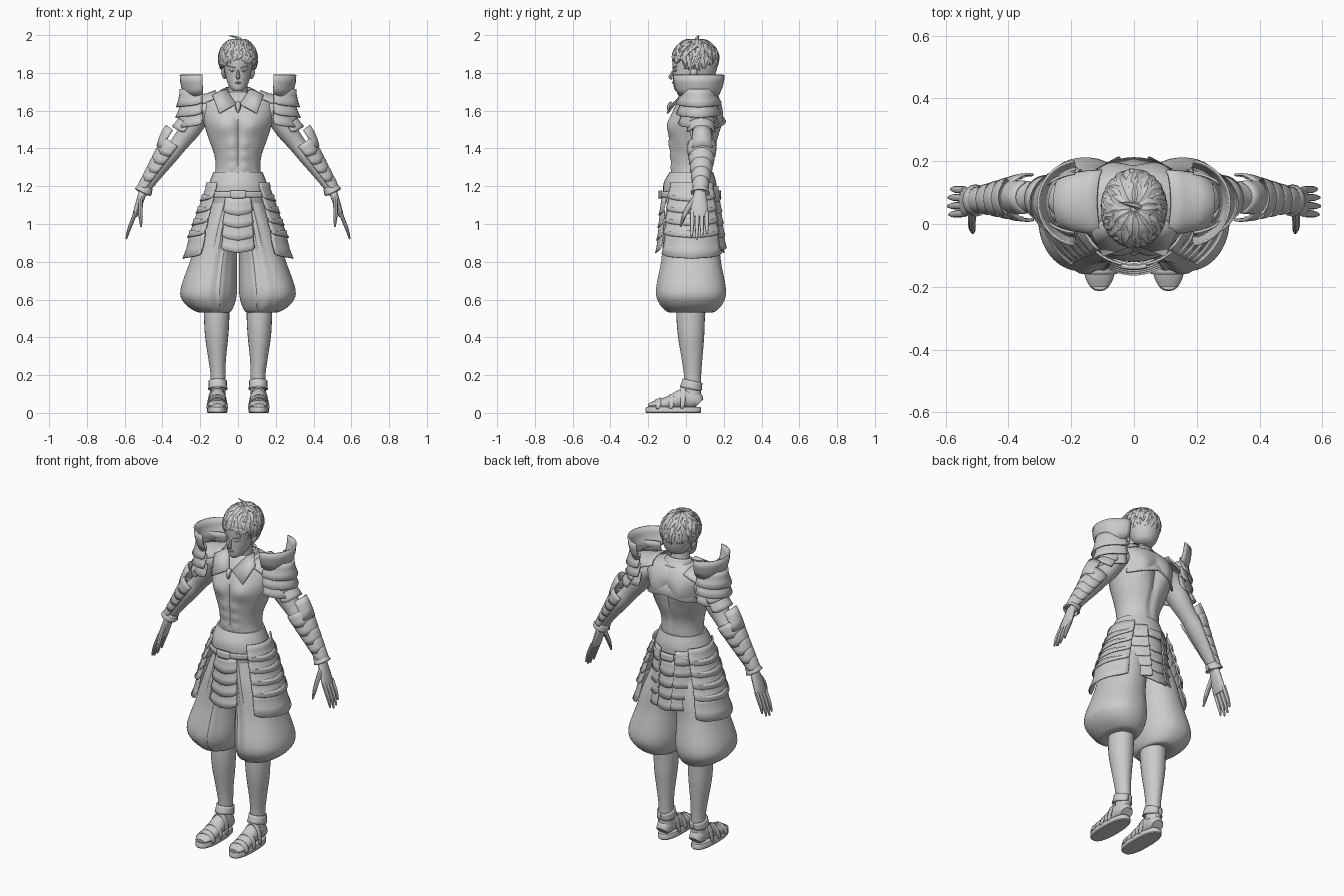
import bpy, math, random
from mathutils import Vector

random.seed(7)
if "Cube" in bpy.data.objects:
    bpy.data.objects.remove(bpy.data.objects["Cube"])

clay = bpy.data.materials.new("plain_grey")
clay.use_nodes = True
GREY = (0.6, 0.6, 0.6, 1)
clay.diffuse_color = GREY
clay.node_tree.nodes["Principled BSDF"].inputs["Base Color"].default_value = GREY


def build(name, verts, faces, mirror=False, thick=0, angle=35):
    """Make an object, optionally mirrored in x and thickened outward."""
    mesh = bpy.data.meshes.new(name)
    mesh.from_pydata([tuple(v) for v in verts], [], faces)
    mesh.materials.append(clay)
    obj = bpy.data.objects.new(name, mesh)
    bpy.context.collection.objects.link(obj)
    bpy.ops.object.select_all(action="DESELECT")
    obj.select_set(True)
    bpy.context.view_layer.objects.active = obj
    bpy.ops.object.mode_set(mode="EDIT")
    bpy.ops.mesh.select_all(action="SELECT")
    bpy.ops.mesh.normals_make_consistent(inside=False)
    bpy.ops.object.mode_set(mode="OBJECT")
    bpy.ops.object.shade_smooth_by_angle(angle=math.radians(angle))
    if thick:
        mod = obj.modifiers.new("thickness", "SOLIDIFY")
        mod.thickness, mod.offset = thick, 0
    if mirror:
        obj.modifiers.new("mirror", "MIRROR")
    return obj


def smooth_path(keys, steps):
    """Catmull-Rom through rows of numbers."""
    out = []
    for i in range(len(keys) - 1):
        a, b, c, d = (keys[max(0, min(len(keys) - 1, i + k))] for k in (-1, 0, 1, 2))
        for s in range(steps):
            t = s / steps
            out.append([q + t / 2 * (r - p + t * (2 * p - 5 * q + 4 * r - w + t * (3 * (q - r) + w - p)))
                        for p, q, r, w in zip(a, b, c, d)])
    return out + [list(keys[-1])]


def skin(rows, n):
    faces = [(r * n + i, r * n + (i + 1) % n, (r + 1) * n + (i + 1) % n, (r + 1) * n + i)
             for r in range(rows - 1) for i in range(n)]
    return faces + [tuple(range(n)), tuple(range((rows - 1) * n, rows * n))]


def loft(name, keys, n=32, steps=4, mirror=False, shape=None, power=1):
    """Stack of level ellipses given as (x, y, z, x radius, y radius)."""
    rows, verts = smooth_path(keys, steps), []
    for x, y, z, rx, ry in rows:
        for i in range(n):
            a = math.tau * i / n
            c, s = math.cos(a), math.sin(a)
            v = Vector((x + rx * math.copysign(abs(c) ** power, c),
                        y + ry * math.copysign(abs(s) ** power, s), z))
            verts.append(shape(v, a) if shape else v)
    return build(name, verts, skin(len(rows), n), mirror)


def frame(d, out):
    d = d.normalized()
    u = (out - d * out.dot(d)).normalized()
    return u, d.cross(u)


def tube_data(keys, out, n, steps):
    """Ellipses along a path given as (x, y, z, radius along out, radius across)."""
    rows, verts = smooth_path(keys, steps), []
    pts = [Vector(r[:3]) for r in rows]
    for k, r in enumerate(rows):
        u, v = frame(pts[min(k + 1, len(pts) - 1)] - pts[max(k - 1, 0)], Vector(out))
        for i in range(n):
            a = math.tau * i / n
            verts.append(pts[k] + u * r[3] * math.cos(a) + v * r[4] * math.sin(a))
    return verts, skin(len(rows), n)


def tube(name, keys, out=(0, 1, 0), n=16, steps=4, mirror=False):
    return build(name, *tube_data(keys, out, n, steps), mirror)


def plate(name, p, q, top, low, half, out, dip=0.0, mirror=False, thick=0.008, n=16):
    """Curved armour lame from p to q; top and low are (out, across) radii."""
    p, q, half = Vector(p), Vector(q), math.radians(half)
    u, v = frame(q - p, Vector(out))
    verts = []
    for k in range(4):
        t = k / 3
        for i in range(n + 1):
            s = 2 * i / n - 1
            a = half * s
            ra, rb = (x + (y - x) * t * t for x, y in zip(top, low))
            drop = t * (dip * (1 - abs(s)) - 0.012 * s ** 8)
            verts.append(p.lerp(q, t) + (q - p).normalized() * drop
                         + u * ra * math.cos(a) + v * rb * math.sin(a))
    w = n + 1
    faces = [(k * w + i, k * w + i + 1, k * w + w + i + 1, k * w + w + i) for k in range(3) for i in range(n)]
    return build(name, verts, faces, mirror, thick)


def hump(v, x, z, wx, wz):
    return math.exp(-((abs(v.x) - x) / wx) ** 2 - ((v.z - z) / wz) ** 2)


# Torso with chest, stomach and shoulder-blade relief
def muscles(v, a):
    if v.y < 0.03:
        v.y -= 0.022 * hump(v, 0.075, 1.52, 0.06, 0.05)
        v.y += 0.012 * hump(v, 0, 1.5, 0.014, 0.08) + 0.008 * hump(v, 0, 1.38, 0.01, 0.1)
        for z in (1.3, 1.36, 1.42):
            v.y -= 0.008 * hump(v, 0.035, z, 0.025, 0.022)
    elif v.y > 0.08:
        v.y += 0.022 * hump(v, 0.085, 1.55, 0.05, 0.07) - 0.014 * hump(v, 0, 1.45, 0.02, 0.16)
    return v


loft("torso", [(0, .02, 1.1, .14, .12), (0, .02, 1.2, .14, .115), (0, .03, 1.28, .12, .108),
               (0, .03, 1.36, .124, .112), (0, .04, 1.45, .155, .13), (0, .05, 1.55, .185, .135),
               (0, .065, 1.62, .192, .125), (0, .07, 1.67, .17, .1), (0, .07, 1.7, .085, .07)],
     n=72, steps=6, shape=muscles)
tube("neck", [(0, .065, 1.64, .06, .06), (0, .05, 1.71, .05, .052), (0, .045, 1.79, .05, .05)])

# Head and face
loft("head", [(0, -.03, 1.703, .02, .025), (0, -.012, 1.72, .042, .052), (0, .012, 1.76, .06, .08),
              (0, .03, 1.82, .073, .1), (0, .04, 1.88, .08, .11), (0, .045, 1.94, .06, .08), (0, .045, 1.97, .02, .03)])
tube("nose", [(0, -.06, 1.825, .004, .005), (0, -.075, 1.795, .008, .008), (0, -.082, 1.776, .01, .011),
              (0, -.07, 1.77, .003, .006)], n=8)
tube("lips", [(-.02, -.052, 1.746, .004, .004), (0, -.068, 1.748, .008, .006), (.02, -.052, 1.746, .004, .004)], n=8)
tube("eyes", [(.014, -.061, 1.81, .006, .004), (.03, -.058, 1.813, .008, .009), (.046, -.047, 1.815, .005, .003)],
     n=8, mirror=True)
tube("brows", [(.012, -.068, 1.825, .006, .004), (.05, -.05, 1.835, .005, .004)], n=6, mirror=True)
tube("ears", [(.07, .035, 1.77, .01, .006), (.08, .04, 1.8, .02, .01), (.078, .045, 1.825, .008, .006)], mirror=True)

# Hair: a cap covered in flat pointed locks that fan out from the crown
centre, size = Vector((0, .05, 1.875)), Vector((.096, .116, .102))


def on_scalp(theta, phi, grow):
    d = Vector((math.sin(theta) * math.cos(phi), math.sin(theta) * math.sin(phi), math.cos(theta)))
    return centre + d * size * grow


loft("hair_cap", [(0, .085, 1.75, .03, .03), (0, .085, 1.77, .062, .06), (0, .076, 1.83, .088, .09), (0, .058, 1.88, .093, .107),
                  (0, .05, 1.93, .08, .098), (0, .05, 1.965, .045, .055), (0, .05, 1.976, .01, .012)])
verts, faces = [], []
for layer, count in enumerate((14, 24, 30, 30)):
    for k in range(count):
        phi = math.tau * (k + random.uniform(-.3, .3)) / count
        front = max(0, -math.sin(phi))
        start = 0.08 + 0.4 * layer
        end = min(start + random.uniform(.75, 1.1), 2.25 - 0.6 * front ** 1.5)
        if start > end - 0.3:
            start = end - 0.6
        keys = []
        for t, wide, thick in ((0, .01, .006), (.4, .02, .011), (.75, .014, .008), (1, .001, .001)):
            pos = on_scalp(start + (end - start) * t, phi + 0.25 * t * random.uniform(-1, 1), 0.96 + 0.1 * t)
            keys.append((*pos, thick, wide))
        vs, fs = tube_data(keys, on_scalp(start, phi, 1) - centre, 6, 2)
        faces += [tuple(i + len(verts) for i in f) for f in fs]
        verts += vs
build("hair_locks", verts, faces)
tube("hair_tuft", [(.02, .05, 1.96, .015, .015), (.0, .06, 1.985, .009, .01), (-.05, .07, 1.997, .001, .001)], n=6)

# Collar, tie knot and vest edges
build("collar_flaps", [(.058, .0, 1.705), (.01, -.07, 1.635), (.1, -.1, 1.585), (.135, -.03, 1.68), (.075, .05, 1.715)],
      [(0, 1, 2), (0, 2, 3), (0, 3, 4)], True, .008, 20)
plate("collar_back", (0, .06, 1.72), (0, .065, 1.675), (.06, .066), (.09, .1), 105, (0, 1, 0))
tube("tie_knot", [(0, -.075, 1.645, .008, .012), (0, -.09, 1.62, .012, .016), (0, -.09, 1.59, .003, .004)], n=8)
plate("vest_shoulders", (.1, .07, 1.67), (.225, .07, 1.61), (.04, .1), (.075, .085), 85, (1, 0, 2), mirror=True)
plate("vest_back", (0, .065, 1.68), (0, .055, 1.5), (.1, .13), (.152, .185), 62, (0, 1, 0), dip=-.05)

# Arms
tube("arms", [(.13, .07, 1.61, .07, .06), (.2, .075, 1.585, .072, .064), (.255, .08, 1.5, .063, .056),
              (.315, .085, 1.42, .05, .046), (.37, .085, 1.355, .054, .046), (.43, .082, 1.275, .045, .038),
              (.505, .075, 1.165, .028, .024)], n=24, mirror=True)
tube("palms", [(.5, .075, 1.18, .028, .022), (.518, .072, 1.125, .04, .02), (.54, .07, 1.06, .046, .016),
               (.546, .07, 1.04, .04, .012)], mirror=True)
for k, (finger, length) in enumerate((("index", .9), ("middle", 1), ("ring", .95), ("little", .78))):
    y = .034 + .025 * k
    tip = Vector((.545, y, 1.05)).lerp(Vector((.592, y * 1.1 - .008, .92)), length)
    mid = tip.lerp(Vector((.54, y, 1.05)), .45) + Vector((.006, 0, 0))
    tube(finger + "_fingers", [(.54, y, 1.065, .012, .011), (*mid, .011, .01), (*tip, .005, .005)], n=10, mirror=True)
tube("thumbs", [(.515, .045, 1.13, .016, .014), (.517, .008, 1.08, .014, .013), (.515, -.015, 1.03, .011, .011),
                (.513, -.028, .985, .004, .004)], n=10, mirror=True)

# Forearm guards: overlapping lames down the outside of each arm
elbow, wrist, outward = Vector((.335, .085, 1.42)), Vector((.5, .077, 1.185)), (1, 0, .7)
for k in range(5):
    r = .074 - .008 * k
    plate(f"forearm_lames_{k + 1}", elbow.lerp(wrist, k * .19), elbow.lerp(wrist, k * .19 + .27),
          (r, r), (r - .016, r - .006), 105, outward, dip=.015, mirror=True)
plate("elbow_guards", (.3, .085, 1.465), (.37, .085, 1.37), (.098, .06), (.072, .068), 55, outward, mirror=True)
plate("wrist_cuffs", (.487, .077, 1.2), (.505, .075, 1.165), (.036, .036), (.044, .048), 180, outward, mirror=True)

# Shoulder guards: a tall flared top lame with narrower ones beneath
for k, (z0, z1, x0, x1, w0, w1) in enumerate(((1.79, 1.68, .305, .275, .135, .11), (1.715, 1.63, .305, .325, .095, .12),
                                             (1.66, 1.575, .3, .33, .095, .118), (1.6, 1.52, .29, .318, .09, .108))):
    plate(f"shoulder_lames_{k + 1}", (.17, .067, z0), (.17, .067, z1), (x0 - .17, w0), (x1 - .17, w1), 82,
          (1, 0, 0), dip=.012, mirror=True)
for k in range(2):
    c = Vector((.21, .078, 1.57)).lerp(Vector((.3, .083, 1.44)), k * .35)
    plate(f"upper_arm_lames_{k + 1}", c, c + Vector((.035, 0, -.055)), (.078, .07), (.084, .074), 80, outward, mirror=True)


# Ballooning trousers with front pleats
def pleats(v, a):
    deg = math.degrees(a)
    if 236 < deg < 252 or 262 < deg < 278:
        v.y -= 0.007
    if v.x < 0.004:
        v.x = 0.004
    return v


loft("trouser_legs", [(.06, .02, 1.13, .075, .11), (.09, .025, 1, .095, .135), (.11, .03, .9, .115, .146),
                      (.13, .03, .8, .125, .155), (.155, .03, .65, .15, .182), (.15, .03, .58, .133, .165),
                      (.13, .03, .535, .09, .122), (.122, .03, .535, .06, .08)],
     n=72, steps=5, mirror=True, shape=pleats, power=.9)

# Sash and belt
loft("sash", [(0, .02, 1.11, .155, .138), (0, .02, 1.18, .162, .142), (0, .022, 1.225, .15, .137), (0, .028, 1.275, .13, .115)])
plate("belt", (0, .02, 1.172), (0, .02, 1.14), (.152, .17), (.152, .17), 180, (0, -1, 0), n=48)
for side, y in (("front", -1), ("back", 1)):
    plate(f"{side}_buckle", (0, .02, 1.178), (0, .02, 1.135), (.158, .17), (.16, .17), 14, (0, y, 0), thick=.014)
    for k in range(4):
        z, r = 1.14 - .066 * k, .148 + .006 * k
        plate(f"{side}_apron_lame_{k + 1}", (0, .02, z), (0, .02, z - .08), (r, .135 + .008 * k),
              (r + .014, .155 + .008 * k), 30, (0, y, 0), dip=.015)

# Hip guards, widening downwards
for k in range(5):
    z, r = 1.22 - .064 * k, .165 + .0225 * k
    plate(f"hip_lames_{k + 1}", (0, .03, z), (0, .03, z - (.135 if k == 4 else .088)), (r, .152 + .01 * k),
          (r + .035, .175 + .01 * k), 47, (1, 0, 0), dip=.012, mirror=True)
    # Rear side guards
    plate(f"rear_lames_{k + 1}", (0, .03, z - .02), (0, .03, z - .1), (.145 + .006 * k, r), (.158 + .006 * k, r + .02),
          14, (.55, .8, 0), mirror=True)

# Lower legs, feet and sandals
loft("lower_legs", [(.115, .03, .6, .068, .078), (.113, .025, .5, .067, .075), (.113, .027, .4, .061, .069),
                    (.11, .032, .28, .046, .054), (.106, .035, .19, .039, .045), (.107, .035, .09, .042, .045)],
     n=24, mirror=True)
tube("feet", [(.108, .07, .05, .035, .03), (.108, .045, .07, .043, .05), (.108, -.01, .078, .043, .052),
              (.109, -.08, .055, .048, .038), (.11, -.16, .042, .048, .024), (.11, -.2, .037, .03, .012)],
     out=(1, 0, 0), mirror=True)
loft("sandal_soles", [(.11, -.067, 0, .05, .143), (.11, -.067, .005, .054, .147), (.11, -.067, .025, .054, .147),
                      (.11, -.067, .032, .05, .143)], steps=1, mirror=True, power=.8)
for k, (y, r, h) in enumerate(((-.16, .053, .048), (-.09, .053, .072), (-.03, .05, .112))):
    plate(f"sandal_straps_{k + 1}", (.11, y, .022), (.11, y + .028, .022), (h, r), (h + .008, r), 90, (0, 0, 1), mirror=True)
plate("ankle_straps", (.107, .035, .17), (.107, .025, .125), (.05, .044), (.056, .048), 180, (0, -1, 0), mirror=True)
